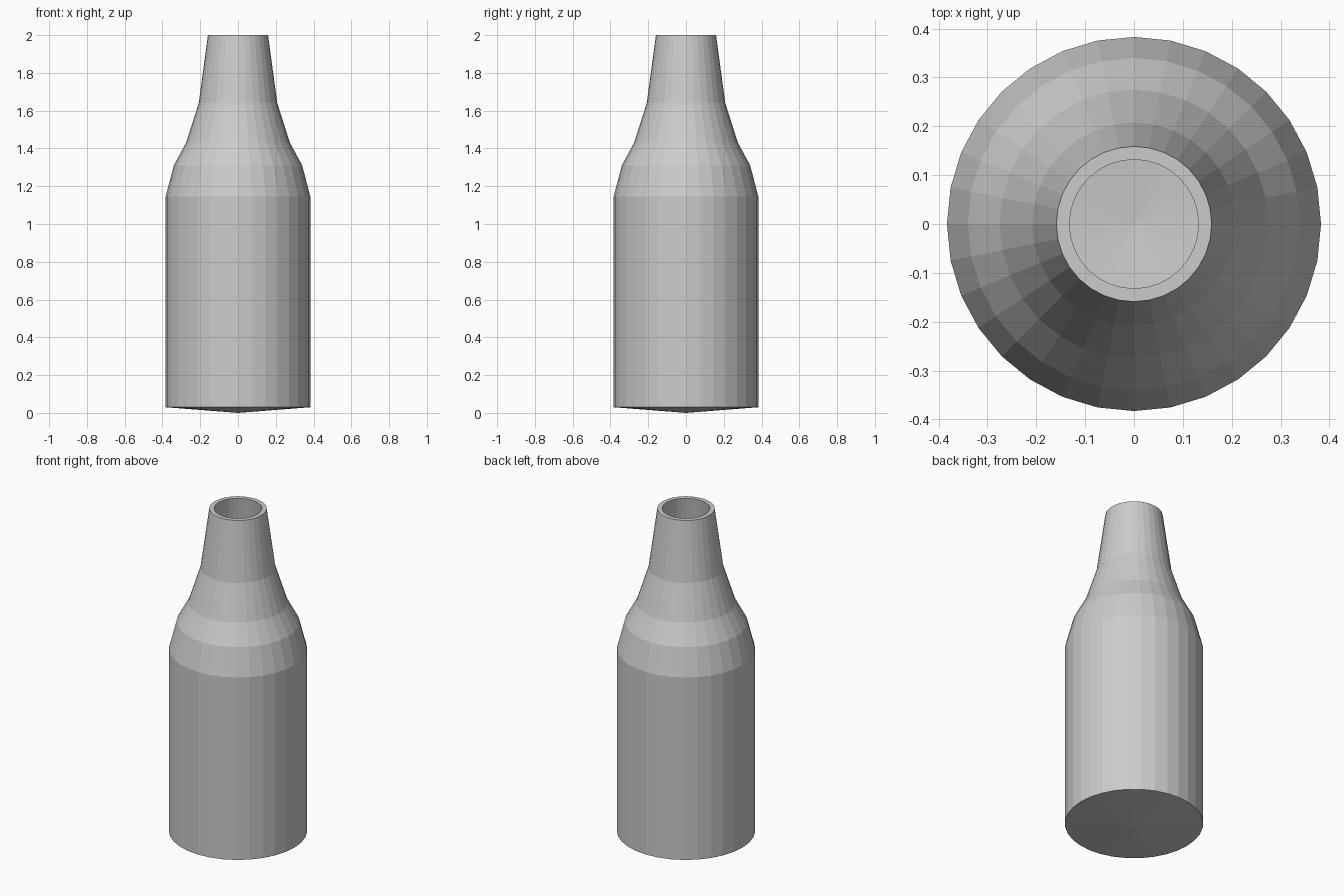
import bpy
import bmesh
import math

SIDES = 32
WALL = 0.027

cube = bpy.data.objects.get("Cube")
if cube:
    bpy.data.objects.remove(cube, do_unlink=True)

# Single grey material
grey = bpy.data.materials.new("light_grey")
grey.use_nodes = True
colour = (0.6, 0.6, 0.6, 1.0)
grey.diffuse_color = colour
grey.node_tree.nodes["Principled BSDF"].inputs["Base Color"].default_value = colour

# Outer half profile (radius, height), from the base edge up to the lip
outer = [(0.383, 0.03), (0.383, 1.145), (0.34, 1.31),
         (0.275, 1.43), (0.208, 1.64), (0.159, 2.0)]

# Inner wall follows the outer one; the floor is raised, the lip stays level
inner = [(r - WALL, z) for r, z in outer]
inner[0] = (inner[0][0], outer[0][1] + WALL)
profile = [(0, 0)] + outer + inner[::-1] + [(0, WALL)]

# Bottle: revolve the profile around the vertical axis
bm = bmesh.new()
verts = [bm.verts.new((r, 0, z)) for r, z in profile]
edges = [bm.edges.new(pair) for pair in zip(verts, verts[1:])]
bmesh.ops.spin(bm, geom=verts + edges, cent=(0, 0, 0), axis=(0, 0, 1),
               angle=math.tau, steps=SIDES, use_merge=False)
bmesh.ops.remove_doubles(bm, verts=bm.verts[:], dist=0.0005)
bmesh.ops.recalc_face_normals(bm, faces=bm.faces[:])

mesh = bpy.data.meshes.new("bottle")
bm.to_mesh(mesh)
bm.free()
mesh.materials.append(grey)
bottle = bpy.data.objects.new("bottle", mesh)
bpy.context.collection.objects.link(bottle)
